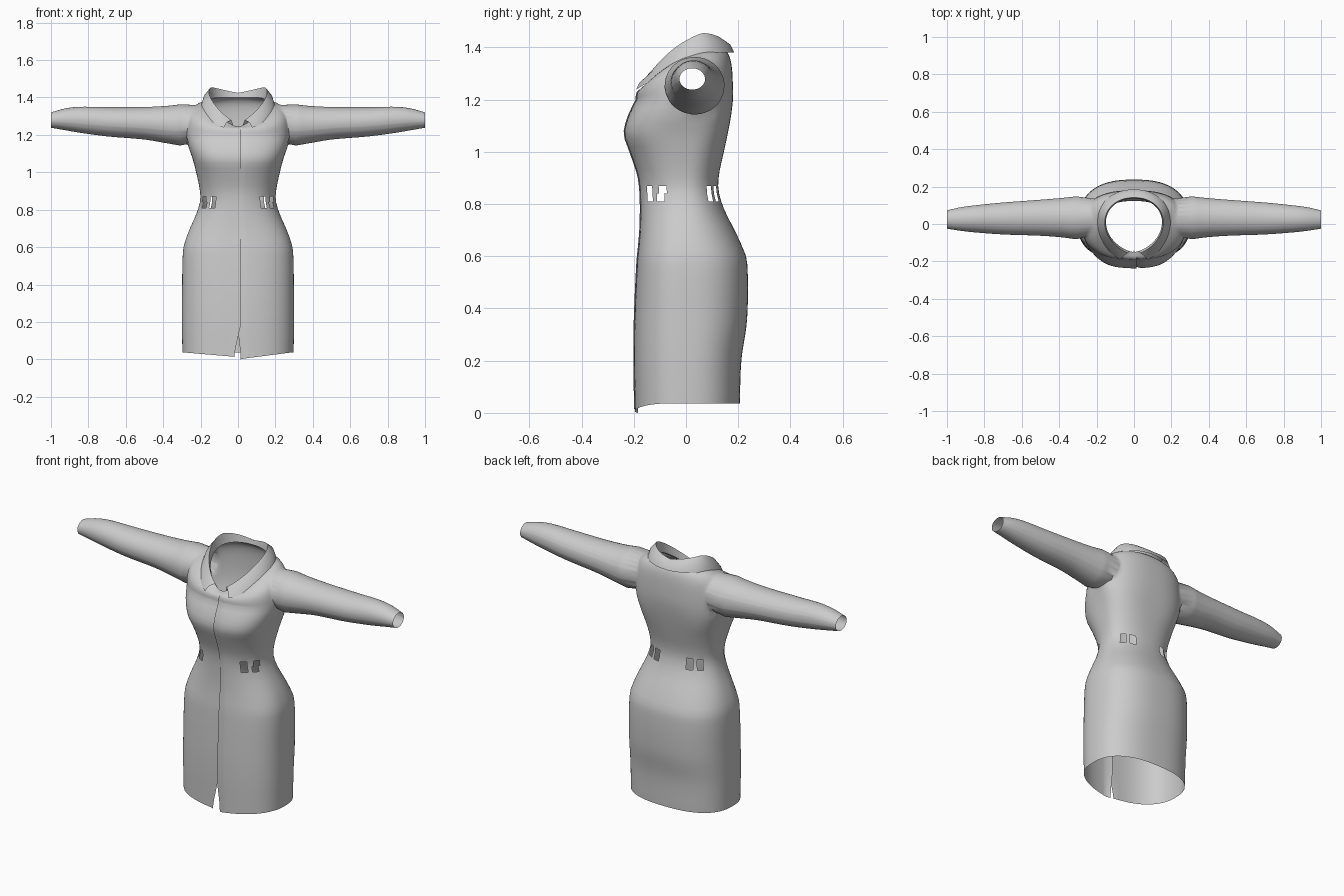
import bpy, bmesh
from math import sin, cos, pi, atan2, radians
from mathutils import Vector

if "Cube" in bpy.data.objects:
    bpy.data.objects.remove(bpy.data.objects["Cube"])

N = 96  # columns around the body


def spline(table, t):
    """Smooth (Hermite) interpolation of table rows keyed by their first value."""
    n = len(table)
    i = max(k for k in range(n - 1) if table[k][0] <= t + 1e-9 or k == 0)
    a, b = table[i], table[i + 1]
    h = b[0] - a[0]
    u = min(max((t - a[0]) / h, 0), 1)
    out = []
    for c in range(1, len(a)):
        def slope(k):
            p, q = table[max(k - 1, 0)], table[min(k + 1, n - 1)]
            return (q[c] - p[c]) / (q[0] - p[0])
        out.append((2*u**3 - 3*u*u + 1) * a[c] + (u**3 - 2*u*u + u) * h * slope(i)
                   + (3*u*u - 2*u**3) * b[c] + (u**3 - u*u) * h * slope(i + 1))
    return out


def spow(v, e):
    return abs(v) ** e * (1 if v >= 0 else -1)


def finish(bm, name, angle):
    bmesh.ops.recalc_face_normals(bm, faces=bm.faces)
    me = bpy.data.meshes.new(name)
    bm.to_mesh(me)
    bm.free()
    ob = bpy.data.objects.new(name, me)
    bpy.context.collection.objects.link(ob)
    bpy.ops.object.select_all(action='DESELECT')
    ob.select_set(True)
    bpy.context.view_layer.objects.active = ob
    bpy.ops.object.shade_smooth_by_angle(angle=radians(angle))
    return ob


def grid(bm, rows, wrap=False):
    vs = [[bm.verts.new(p) if not isinstance(p, bmesh.types.BMVert) else p for p in r] for r in rows]
    for r0, r1 in zip(vs, vs[1:]):
        m = len(r0)
        for j in range(m if wrap else m - 1):
            k = (j + 1) % m
            bm.faces.new((r0[j], r0[k], r1[k], r1[j]))
    return vs


# body profile: height, half width, front y, back y, squareness
BODY = [(0.03, .297, -.196, .206, 2.5), (0.20, .300, -.199, .212, 2.5),
        (0.36, .299, -.197, .234, 2.5), (0.58, .294, -.187, .234, 2.5),
        (0.64, .280, -.181, .214, 2.4), (0.70, .257, -.176, .186, 2.3),
        (0.78, .222, -.174, .146, 2.2), (0.85, .202, -.176, .125, 2.2),
        (0.91, .205, -.184, .126, 2.3), (1.00, .224, -.214, .145, 2.5),
        (1.07, .242, -.236, .160, 2.8), (1.14, .266, -.219, .173, 2.7),
        (1.20, .278, -.190, .180, 2.5)]


def body_point(z, a):
    hw, yf, yb, p = spline(BODY, z)
    y = spow(-cos(a), 2 / p)
    return Vector((hw * spow(sin(a), 2 / p), y * (yb if y > 0 else -yf), z))


def neck_point(a):
    t = (1 - cos(a)) / 2
    s = abs(sin(a)) ** (1.3 if t < .5 else 0.9)
    return Vector((spow(sin(a), 1) and s * .15 * (1 if sin(a) > 0 else -1),
                   .01 - .16 * cos(a) if t < .5 else .01 - .125 * cos(a),
                   1.245 + .155 * (1 - (1 - t) ** 2.5)))


def shoulder_point(a, u):
    p0, p3 = body_point(1.2, a), neck_point(a)
    dz = p3.z - p0.z
    p1 = p0 + Vector((0, 0, .72 * dz))
    p2 = p3 + (p0 - p3) * .85
    p2.z = p3.z - .1 * dz
    v = 1 - u
    return p0 * v**3 + p1 * 3*v*v*u + p2 * 3*v*u*u + p3 * u**3


# body rows from hem to neckline, open along the front seam
angles = [2 * pi * j / N for j in range(N + 1)]
rows = [[body_point(.03 * i, a) for a in angles] for i in range(1, 41)]
rows += [[shoulder_point(a, k / 12) for a in angles] for k in range(1, 13)]
for r in rows:
    z = r[0].z
    flare = max(0, (.18 - z) / .15)          # slit at the hem
    r[0].x, r[-1].x = -.004 + .018 * flare, .014 - .034 * flare
    r[0].y += .012
    r[-1].y -= .003
for p in rows[0]:                            # hem dips toward the slit
    near = max(0, 1 - abs(p.x) / .28) if p.y < 0 else 0
    p.z = .036 - (.036 if p.x > 0 else .024) * near
rows[0][0].z = 0

bm = bmesh.new()
grid(bm, rows)

# belt slots around the waist
SLOTS = [(.135, -.14), (.178, -.092), (.10, .115), (.15, .092)]
doomed = []
for f in bm.faces:
    c = f.calc_center_median()
    if .81 < c.z < .87 and any((abs(c.x) - x)**2 + (c.y - y)**2 < .017**2 for x, y in SLOTS):
        doomed.append(f)

# armholes
AY, AZ, AR = .032, 1.255, .105
holes = {1: [], -1: []}
for f in bm.faces:
    c = f.calc_center_median()
    if abs(c.x) > .19 and (c.y - AY)**2 + (c.z - AZ)**2 < (AR - .008)**2:
        holes[1 if c.x > 0 else -1].append(f)
rims = {}
for s, faces in holes.items():
    inside = set(faces)
    rims[s] = list({v for f in faces for v in f.verts if any(g not in inside for g in v.link_faces)})
bmesh.ops.delete(bm, geom=doomed + holes[1] + holes[-1], context='FACES')

# sleeves: distance out, bottom z, top z, front y, back y
SLEEVE = [(.31, 1.143, 1.363, -.082, .148), (.38, 1.155, 1.355, -.072, .140),
          (.50, 1.175, 1.349, -.063, .130), (.70, 1.192, 1.348, -.056, .115),
          (.85, 1.212, 1.350, -.045, .100), (.93, 1.226, 1.340, -.036, .089),
          (1.0, 1.238, 1.320, -.025, .073)]
for s, rim in rims.items():
    rim.sort(key=lambda v: atan2(v.co.z - AZ, v.co.y - AY))
    ang = [atan2(v.co.z - AZ, v.co.y - AY) for v in rim]
    for v, t in zip(rim, ang):               # round off the armhole rim
        v.co.y, v.co.z = AY + AR * cos(t), AZ + AR * sin(t)
    tube = [rim]
    for k in range(24):
        x = .31 + .69 * k / 23
        zb, zt, yf, yb = spline(SLEEVE, x)
        tube.append([Vector((s * x, (yf + yb) / 2 + (yb - yf) / 2 * cos(t),
                             (zb + zt) / 2 + (zt - zb) / 2 * sin(t))) for t in ang])
    grid(bm, tube, wrap=True)
loose = [v for v in bm.verts if not v.link_faces]
bmesh.ops.delete(bm, geom=loose, context='VERTS')
finish(bm, "coat_body_and_sleeves", 50)

# collar: stand rising from the neckline, then a folded leaf with pointed tips
stand, fold, mid, edge = [], [], [], []
M, A0 = 56, .26
for j in range(M + 1):
    a = A0 + (2 * pi - 2 * A0) * j / M
    d = a if a <= pi else 2 * pi - a
    b = radians(35) + d * 145 / 180
    out = Vector((sin(b) * (1 if a <= pi else -1), -cos(b), 0))
    n = neck_point(a)
    t = min(1, d / (pi / 2))
    front = 1 - t
    peak = .02 + .042 * sin(min(d, 2.0) / 2.0 * pi / 2)
    if d > 2.0:
        peak -= .037 * (d - 2.0) / (pi - 2.0)
    top = n + out * (.006 + .01 * front) + Vector((0, 0, peak))
    low = n + out * (.05 + .022 * front) + Vector((0, 0, -.012 - .008 * (d / pi)))
    stand.append(n)
    fold.append(top)
    mid.append((top + low) / 2 + out * .008 + Vector((0, 0, .006)))
    edge.append(low)
bm = bmesh.new()
grid(bm, [stand, fold, mid, edge])
finish(bm, "collar", 40)
